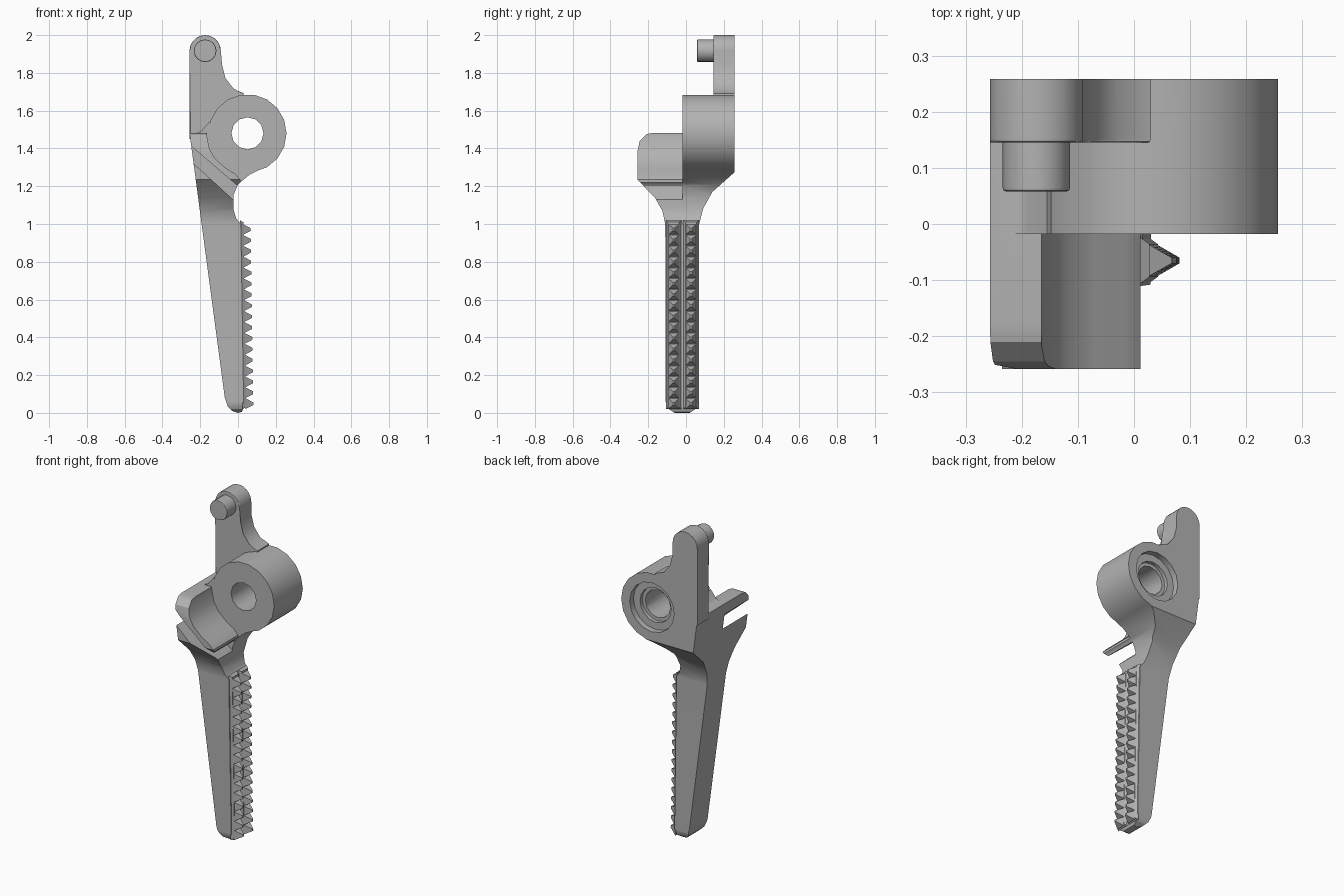
import bpy, bmesh, math
from mathutils import Vector

old = bpy.data.objects.get("Cube")
if old:
    bpy.data.objects.remove(old, do_unlink=True)

grey = bpy.data.materials.new("plain_grey")
grey.use_nodes = True
colour = (0.45, 0.45, 0.45, 1)
grey.diffuse_color = colour
grey.node_tree.nodes["Principled BSDF"].inputs["Base Color"].default_value = colour


def make(name, bm):
    bmesh.ops.recalc_face_normals(bm, faces=bm.faces)
    mesh = bpy.data.meshes.new(name)
    bm.to_mesh(mesh)
    bm.free()
    mesh.materials.append(grey)
    obj = bpy.data.objects.new(name, mesh)
    bpy.context.collection.objects.link(obj)
    return obj


def prism(name, points, lo, hi, axis="y", bevel=0):
    """Extrude an outline drawn in (x, z) along y, or in (y, z) along x."""
    place = (lambda p, d: (p[0], d, p[1])) if axis == "y" else (lambda p, d: (d, p[0], p[1]))
    bm = bmesh.new()
    a = [bm.verts.new(place(p, lo)) for p in points]
    b = [bm.verts.new(place(p, hi)) for p in points]
    bm.faces.new(a)
    bm.faces.new(b[::-1])
    for i in range(len(a)):
        j = (i + 1) % len(a)
        bm.faces.new((a[i], b[i], b[j], a[j]))
    if bevel:
        rim = [e for e in bm.edges if e.verts[0] in a and e.verts[1] in a]
        bmesh.ops.bevel(bm, geom=rim, offset=bevel, segments=2, affect="EDGES", profile=0.5)
    return make(name, bm)


def arc(cx, cz, r, start, end, n):
    angles = [math.radians(start + (end - start) * i / n) for i in range(n + 1)]
    return [(cx + r * math.cos(t), cz + r * math.sin(t)) for t in angles]


def ring(centre, r, n):
    return arc(*centre, r, 0, 360, n)[:-1]


def combine(target, tool, operation):
    mod = target.modifiers.new("combine", "BOOLEAN")
    mod.operation, mod.solver, mod.object = operation, "EXACT", tool
    bpy.context.view_layer.objects.active = target
    bpy.ops.object.modifier_apply(modifier=mod.name)
    bpy.data.objects.remove(tool, do_unlink=True)


def smooth(obj):
    bpy.ops.object.select_all(action="DESELECT")
    obj.select_set(True)
    bpy.context.view_layer.objects.active = obj
    bpy.ops.object.shade_smooth_by_angle(angle=math.radians(32))
    obj.modifiers.new("even_shading", "WEIGHTED_NORMAL").keep_sharp = True


HUB, PIN = (0.05, 1.48), (-0.174, 1.917)
FRONT, BACK = -0.018, 0.258

# Jaw and neck: front outline trimmed by the side outline
body = prism("jaw_body", [
    (-0.257, 1.483), (0.05, 1.483), (0.14, 1.3), (0.06, 1.26), (0.0, 1.21), (-0.025, 1.15),
    (-0.025, 1.08), (-0.01, 1.03), (0.015, 1.0), (0.03, 0.03), (0.02, 0.005), (0.0, 0.0),
    (-0.03, 0.01), (-0.055, 0.035), (-0.07, 0.08)], -0.3, 0.3)
side = prism("side_outline", [
    (-0.06, 0.0), (-0.09, 0.02), (-0.108, 0.06), (-0.11, 1.0), (-0.125, 1.07), (-0.165, 1.14),
    (-0.258, 1.235), (-0.258, 1.38), (-0.245, 1.44), (-0.21, 1.475), (-0.165, 1.485),
    (0, 1.6), (BACK, 1.6), (BACK, 1.275), (0.14, 1.17), (0.09, 1.08), (0.07, 1.0),
    (0.068, 0.06), (0.05, 0.02), (0.02, 0.0)], -0.5, 0.5, axis="x")
combine(body, side, "INTERSECT")

# Space in front of the hub that leaves the curved tongue, and the slot below it
space = prism("tongue_space", [
    (-0.165, 1.6), (-0.165, 1.47), (-0.152, 1.4), (-0.12, 1.345), (-0.07, 1.3), (-0.015, 1.265),
    (0.012, 1.235), (0.012, 1.18), (0.3, 1.18), (0.3, 1.6)], -0.4, FRONT)
combine(body, space, "DIFFERENCE")
slot = prism("tongue_slot", [(-0.3, 1.457), (0.05, 1.157), (0.05, 1.06), (-0.3, 1.38)],
             -0.4, FRONT)
combine(body, slot, "DIFFERENCE")

# Hub, its fillet to the shelf, and the upright post
hub = prism("hub", ring(HUB, 0.207, 18), FRONT, BACK)
fillet = prism("hub_fillet", [(-0.235, 1.475), (-0.19, 1.495), (-0.155, 1.54), (-0.08, 1.475)],
               FRONT, 0.2)
post = prism("post", [(-0.257, 1.45), (0.03, 1.45), (0.03, 1.692), (-0.03, 1.715),
                      (-0.072, 1.77), (-0.09, 1.84)] + arc(*PIN, 0.083, 0, 180, 10),
             0.145, BACK, bevel=0.006)
for part in (hub, fillet, post):
    combine(body, part, "UNION")

# Bore with stepped recess at the back
for radius, start, sides in ((0.085, -0.4, 12), (0.105, 0.2, 16), (0.15, 0.222, 16)):
    combine(body, prism("bore", ring(HUB, radius, sides), start, 0.4), "DIFFERENCE")
smooth(body)

# Pin on the post
smooth(prism("post_pin", ring(PIN, 0.06, 16), 0.058, 0.15, bevel=0.006))

# Two mirrored rows of gripping teeth, each on a low ridge
def frustum(bm, z0, z1, y, x, half, tip_half, tip_z, height):
    """Block tapering towards +x; x is a function giving the jaw face at a height."""
    mid = (z0 + z1) / 2
    low, high = [], []
    for sy, sz in ((-1, -1), (1, -1), (1, 1), (-1, 1)):
        z = z0 if sz < 0 else z1
        low.append(bm.verts.new((x(z), y + sy * half, z)))
        zt = mid + sz * tip_z
        high.append(bm.verts.new((x(zt) + height, y + sy * tip_half, zt)))
    bm.faces.new(low)
    bm.faces.new(high[::-1])
    for i in range(4):
        j = (i + 1) % 4
        bm.faces.new((low[i], high[i], high[j], low[j]))


def face_x(z):
    return 0.03 - 0.015 * z


COUNT, BOTTOM, TOP = 17, 0.02, 1.0
pitch = (TOP - BOTTOM) / COUNT
for name, y in (("front_teeth", -0.065), ("back_teeth", 0.026)):
    bm = bmesh.new()
    frustum(bm, BOTTOM, TOP + 0.02, y, lambda z: face_x(z) - 0.005, 0.042, 0.029,
            (TOP - BOTTOM) / 2, 0.018)
    for i in range(COUNT):
        z = BOTTOM + i * pitch
        frustum(bm, z, z + pitch, y, lambda h: face_x(h) + 0.01, 0.029, 0.005, 0.007, 0.042)
    make(name, bm)
